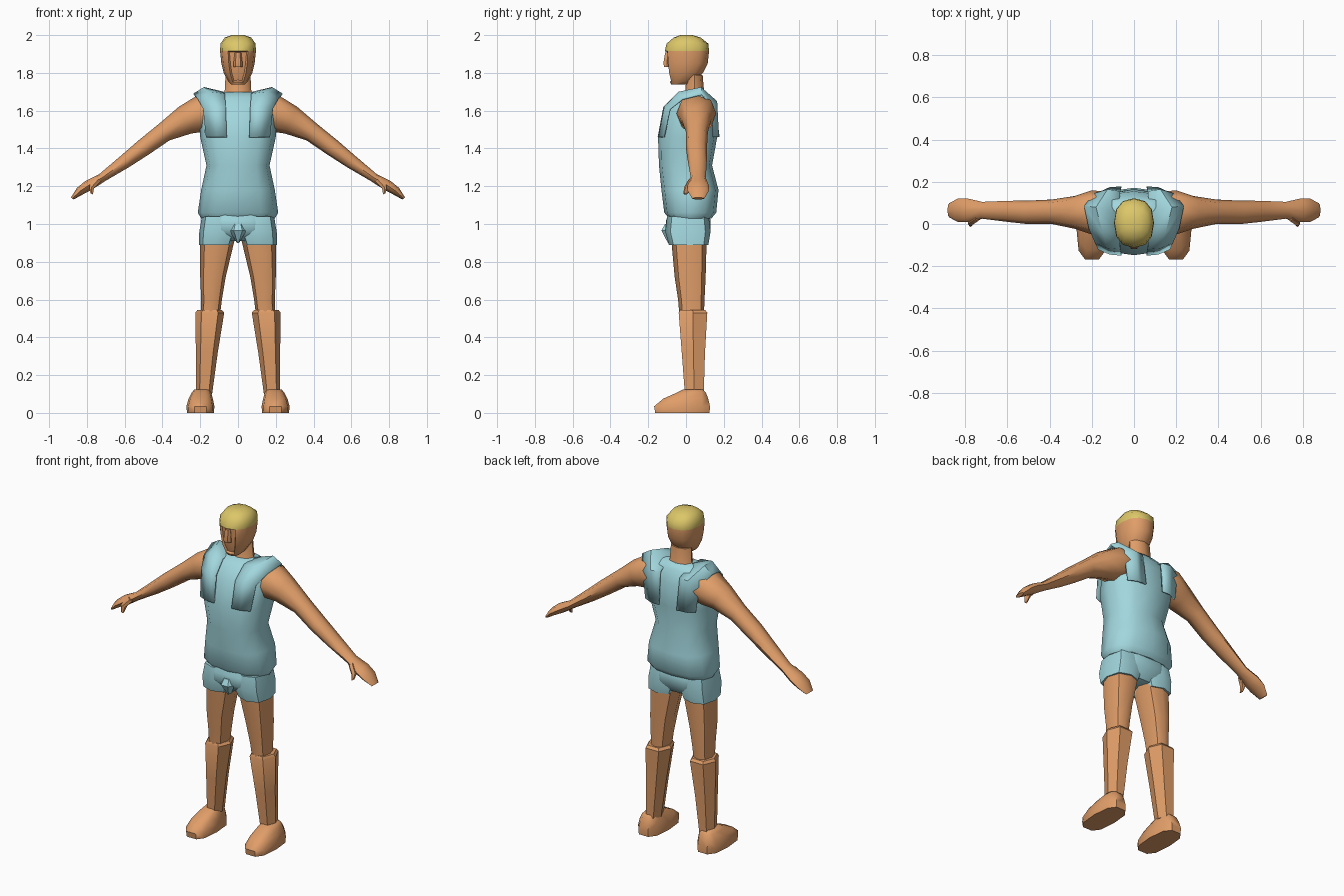
import bpy, bmesh, math
from mathutils import Vector


def material(name, rgb):
    m = bpy.data.materials.new(name)
    m.diffuse_color = (*rgb, 1)
    return m


SKIN = material("skin", (0.75, 0.34, 0.14))
CLOTH = material("light blue cloth", (0.36, 0.68, 0.73))
HAIR = material("blond hair", (0.72, 0.57, 0.14))


def finish(name, bm, mats, mirror, angle):
    bmesh.ops.recalc_face_normals(bm, faces=bm.faces)
    me = bpy.data.meshes.new(name)
    bm.to_mesh(me)
    bm.free()
    ob = bpy.data.objects.new(name, me)
    bpy.context.collection.objects.link(ob)
    for m in mats:
        me.materials.append(m)
    if mirror:
        ob.modifiers.new("mirror", 'MIRROR')
    bpy.ops.object.select_all(action='DESELECT')
    ob.select_set(True)
    bpy.context.view_layer.objects.active = ob
    bpy.ops.object.shade_smooth_by_angle(angle=math.radians(angle))
    return ob


def skin_rings(rings, n, p):
    """Join rings given as (centre, half axis u, half axis v)."""
    bm = bmesh.new()
    power = lambda t: math.copysign(abs(t) ** p, t) if abs(t) > 1e-6 else 0
    loops = []
    for c, u, v in rings:
        c, u, v = Vector(c), Vector(u), Vector(v)
        loops.append([bm.verts.new(c + u * power(math.cos(a)) + v * power(math.sin(a)))
                      for a in (2 * math.pi * i / n for i in range(n))])
    for a, b in zip(loops, loops[1:]):
        for i in range(n):
            j = (i + 1) % n
            bm.faces.new((a[i], a[j], b[j], b[i]))
    bm.faces.new(loops[0])
    bm.faces.new(loops[-1])
    bmesh.ops.recalc_face_normals(bm, faces=bm.faces)
    return bm


def upright(rows, n, p):
    """Rows are z, x0, x1, y0, y1."""
    return skin_rings([(((x0 + x1) / 2, (y0 + y1) / 2, z), ((x1 - x0) / 2, 0, 0),
                        (0, (y1 - y0) / 2, 0)) for z, x0, x1, y0, y1 in rows], n, p)


def centred(rows, n, p):
    return upright([(z, -r, r, y0, y1) for z, r, y0, y1 in rows], n, p)


# Tunic body
finish("tunic", centred([
    (1.03, .195, -.09, .135), (1.06, .213, -.115, .16), (1.18, .195, -.13, .172),
    (1.31, .167, -.143, .138), (1.46, .2, -.148, .165), (1.60, .203, -.11, .155),
    (1.67, .19, -.055, .125), (1.70, .1, -.01, .1)], 12, .8), [CLOTH], False, 50)

# Shoulder straps: flaps front and back, flaring to a point over the arm
strap = [[(.06, -.15, 1.46), (.115, -.145, 1.46), (.17, -.122, 1.46)],
         [(.065, -.12, 1.62), (.125, -.115, 1.62), (.185, -.09, 1.61)],
         [(.07, -.045, 1.69), (.15, -.04, 1.7), (.215, -.02, 1.665)],
         [(.075, .05, 1.70), (.18, .08, 1.725), (.237, .085, 1.69)],
         [(.065, .155, 1.65), (.125, .165, 1.65), (.19, .145, 1.62)],
         [(.06, .178, 1.46), (.115, .175, 1.46), (.17, .15, 1.46)]]
bm = bmesh.new()
grid = [[bm.verts.new(co) for co in row] for row in strap]
for a, b in zip(grid, grid[1:]):
    for i in range(2):
        bm.faces.new((a[i], a[i + 1], b[i + 1], b[i]))
ob = finish("shoulder_straps", bm, [CLOTH], True, 40)
ob.modifiers.new("thickness", 'SOLIDIFY').thickness = .01

# Shorts
finish("shorts_hips", centred([
    (.91, .12, -.06, .09), (.97, .19, -.115, .135), (1.02, .195, -.11, .135),
    (1.08, .17, -.09, .12)], 10, .8), [CLOTH], False, 50)
finish("shorts_legs", upright([
    (.888, .03, .207, -.09, .118), (.96, .005, .205, -.11, .13),
    (1.04, .02, .19, -.1, .12)], 8, .75), [CLOTH], True, 50)
finish("shorts_front", centred([
    (.9, .006, -.1, -.04), (.965, .045, -.135, -.06), (1.0, .03, -.115, -.06)],
    6, 1), [CLOTH], False, 30)

# Legs and feet
finish("thighs", upright([
    (.52, .095, .195, -.035, .095), (.60, .085, .195, -.042, .098),
    (.72, .065, .2, -.06, .104), (.94, .012, .2, -.08, .11)], 8, .85), [SKIN], True, 50)
finish("lower_legs", upright([
    (.10, .137, .222, -.012, .1), (.32, .107, .223, -.03, .108),
    (.53, .073, .226, -.048, .122), (.545, .085, .215, -.04, .11)], 6, .8), [SKIN], True, 35)
finish("feet", upright([
    (0, .127, .27, -.168, .13), (.035, .125, .273, -.174, .132),
    (.075, .133, .262, -.125, .122), (.108, .142, .245, -.05, .108),
    (.125, .15, .23, -.015, .09)], 10, .7), [SKIN], True, 50)


# Arms and hands: path rings leaning outwards
def limb(name, rows, n):
    rings = []
    for x, y, z, ry, r, tilt in rows:
        a = math.radians(tilt)
        rings.append(((x, y, z), (0, ry, 0), (r * math.sin(a), 0, r * math.cos(a))))
    finish(name, skin_rings(rings, n, .9), [SKIN], True, 50)


limb("arms", [
    (.15, .055, 1.59, .1, .085, 5), (.2, .055, 1.585, .105, .098, 8),
    (.28, .055, 1.55, .078, .078, 25), (.39, .058, 1.487, .058, .052, 32),
    (.5, .055, 1.405, .056, .046, 36), (.6, .06, 1.33, .05, .037, 37),
    (.72, .065, 1.245, .04, .024, 37), (.79, .065, 1.205, .056, .029, 38),
    (.835, .065, 1.175, .056, .024, 48), (.877, .065, 1.135, .033, .009, 55)], 8)
limb("thumbs", [
    (.74, .035, 1.235, .022, .018, 50), (.775, .012, 1.195, .022, .016, 60),
    (.775, -.003, 1.16, .011, .009, 60)], 6)

# Neck
finish("neck", centred([
    (1.66, .085, -.02, .11), (1.71, .07, -.002, .095), (1.79, .066, 0, .088)],
    8, .9), [SKIN], False, 50)

# Head: sunken face, hair coloured by height
head = centred([
    (1.738, .035, -.078, .0), (1.752, .05, -.085, .045), (1.80, .076, -.1, .09),
    (1.85, .088, -.107, .115), (1.915, .095, -.112, .122), (1.955, .093, -.103, .118),
    (1.987, .07, -.065, .078), (2.0, .032, -.03, .035)], 12, .85)
for f in head.faces:
    f.material_index = int(f.calc_center_median().z > 1.915)
face = [f for f in head.faces if f.normal.y < -.8 and 1.76 < f.calc_center_median().z < 1.915]
bmesh.ops.inset_region(head, faces=face, thickness=.006, depth=-.012)
finish("head_and_hair", head, [SKIN, HAIR], False, 45)
finish("nose", centred([
    (1.832, .024, -.118, -.08), (1.85, .024, -.122, -.08), (1.908, .017, -.112, -.08)],
    6, .8), [SKIN], False, 30)
